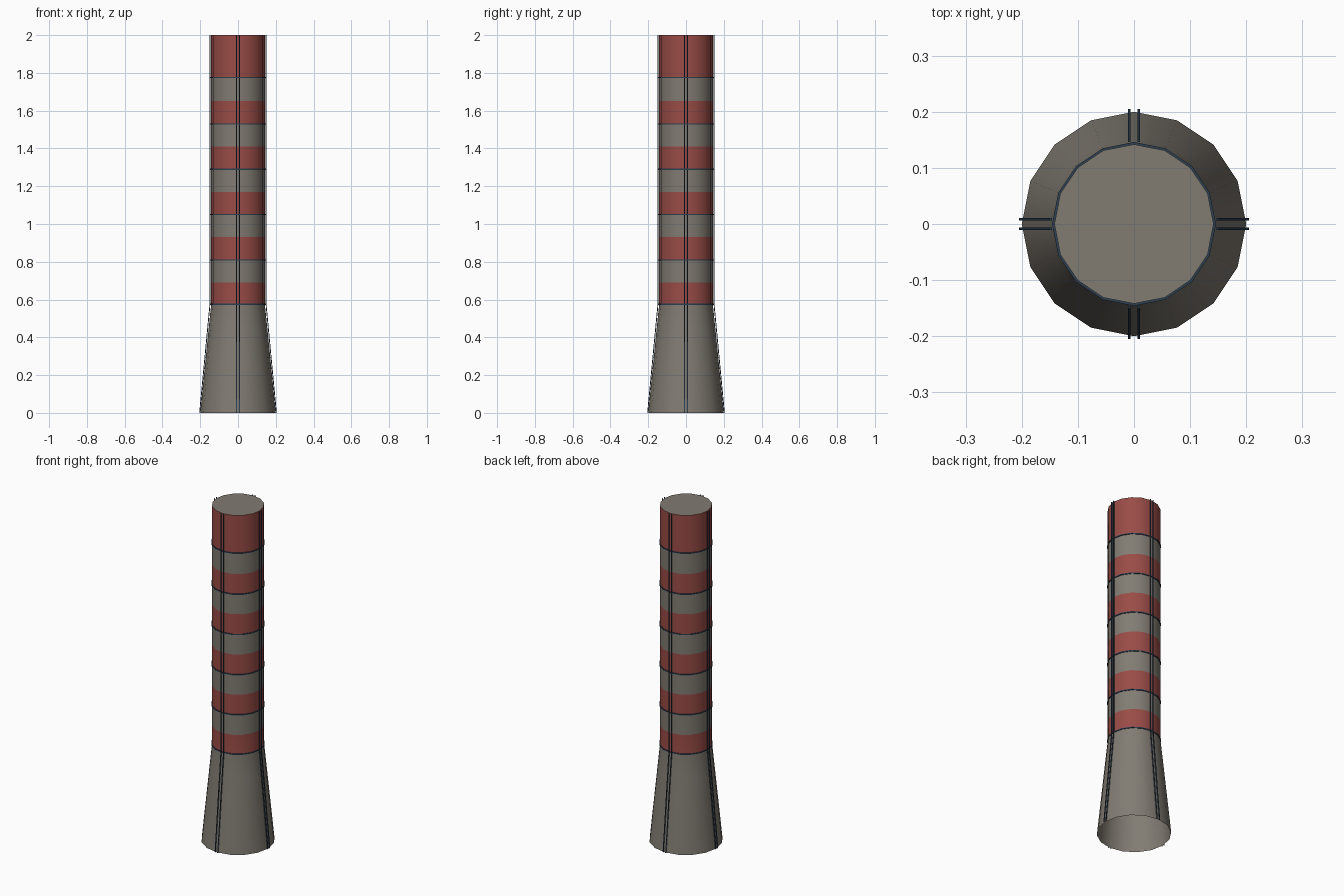
import bpy, bmesh, math
from mathutils import Vector

if "Cube" in bpy.data.objects:
    bpy.data.objects.remove(bpy.data.objects["Cube"])

SIDES = 16
R_BASE, R_TOP, Z_NECK, Z_TOP = 0.2, 0.142, 0.575, 2.0
RED_BANDS = [(0.575, 0.69), (0.81, 0.93), (1.05, 1.17), (1.29, 1.41), (1.53, 1.65), (1.775, 2.0)]


def material(name, rgb):
    m = bpy.data.materials.new(name)
    m.diffuse_color = (*rgb, 1)
    m.use_nodes = True
    m.node_tree.nodes["Principled BSDF"].inputs["Base Color"].default_value = m.diffuse_color
    return m


grey = material("concrete_grey", (0.22, 0.20, 0.17))
red = material("warning_red", (0.32, 0.072, 0.062))
steel = material("dark_blue_steel", (0.025, 0.05, 0.085))


def make_object(name, bm, mats, smooth=True):
    mesh = bpy.data.meshes.new(name)
    bm.to_mesh(mesh)
    bm.free()
    for m in mats:
        mesh.materials.append(m)
    ob = bpy.data.objects.new(name, mesh)
    bpy.context.collection.objects.link(ob)
    if smooth:
        bpy.ops.object.select_all(action='DESELECT')
        ob.select_set(True)
        bpy.context.view_layer.objects.active = ob
        bpy.ops.object.shade_smooth_by_angle(angle=math.radians(35))
    return ob


def ring(bm, r, z):
    return [bm.verts.new((r * math.cos(2 * math.pi * i / SIDES),
                          r * math.sin(2 * math.pi * i / SIDES), z)) for i in range(SIDES)]


def bridge(bm, a, b):
    return [bm.faces.new((a[i], a[(i + 1) % SIDES], b[(i + 1) % SIDES], b[i])) for i in range(SIDES)]


# Chimney shell: open flared foot, straight striped shaft, closed top
profile = [(R_BASE, 0), (0.178, 0.22), (0.155, 0.45)]
profile += [(R_TOP, z) for band in RED_BANDS for z in band]
bm = bmesh.new()
rings = [ring(bm, r, z) for r, z in profile]
for k in range(len(rings) - 1):
    mid = (profile[k][1] + profile[k + 1][1]) / 2
    striped = any(lo < mid < hi for lo, hi in RED_BANDS)
    for f in bridge(bm, rings[k], rings[k + 1]):
        f.material_index = int(striped)
bm.faces.new(rings[-1])
make_object("chimney_shaft", bm, [grey, red])

# Thin steel hoops under each red stripe
for n, (z, _) in enumerate(RED_BANDS):
    bm = bmesh.new()
    t = 0.003
    corners = [(R_TOP - 0.001, z - t), (R_TOP + 0.004, z - t), (R_TOP + 0.004, z + t), (R_TOP - 0.001, z + t)]
    loops = [ring(bm, r, h) for r, h in corners]
    for k in range(4):
        bridge(bm, loops[k], loops[(k + 1) % 4])
    make_object(f"steel_hoop_{n + 1}", bm, [steel])

# Pairs of thin rails following the wall on all four sides
def rail_pair(name, angle):
    bm = bmesh.new()
    out = Vector((math.cos(angle), math.sin(angle), 0))
    side = Vector((-out.y, out.x, 0))
    w = 0.0022
    for s in (-0.0085, 0.0085):
        sections = []
        for r, z in ((0.203, 0), (0.1485, Z_NECK), (0.1485, Z_TOP)):
            c = out * r + side * s + Vector((0, 0, z))
            sections.append([bm.verts.new(c + out * (a * w) + side * (b * w))
                             for a, b in ((-1, -1), (1, -1), (1, 1), (-1, 1))])
        for lo, hi in zip(sections, sections[1:]):
            for i in range(4):
                j = (i + 1) % 4
                bm.faces.new((lo[i], lo[j], hi[j], hi[i]))
        bm.faces.new(sections[0][::-1])
        bm.faces.new(sections[-1])
    make_object(name, bm, [steel], smooth=False)


for i, label in enumerate(("right", "back", "left", "front")):
    rail_pair(f"{label}_rails", i * math.pi / 2)
